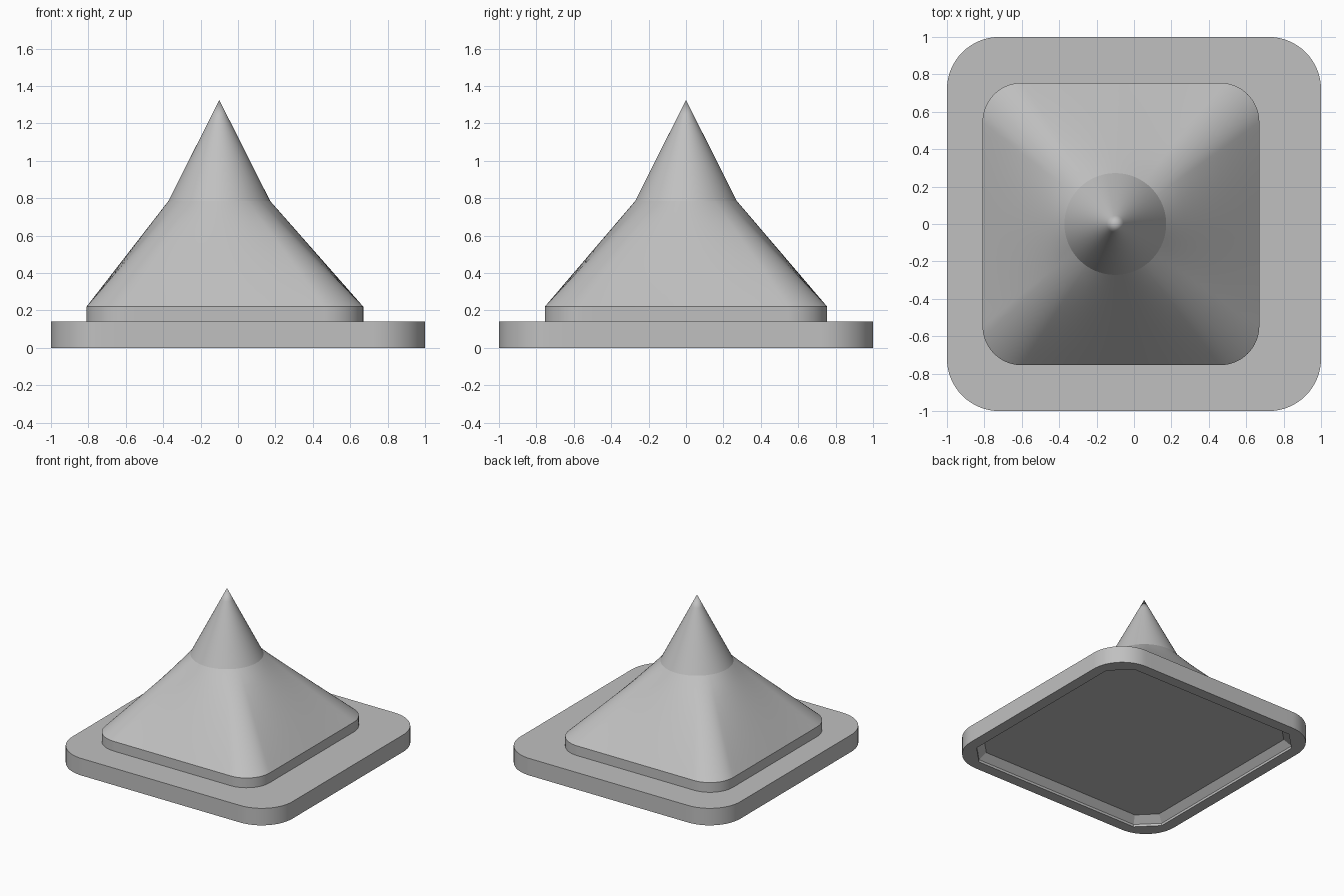
import bpy, bmesh, math
from mathutils import Vector

cube = bpy.data.objects.get("Cube")
if cube:
    bpy.data.objects.remove(cube, do_unlink=True)

ARC, EDGE = 16, 24      # steps per corner and per straight side
AXIS_X = -0.1           # the spire sits off centre

grey = bpy.data.materials.new("light_grey")
grey.use_nodes = True
colour = (0.53, 0.53, 0.53, 1)
grey.diffuse_color = colour
grey.node_tree.nodes["Principled BSDF"].inputs["Base Color"].default_value = colour


def rounded_ring(hx, hy, r, z, cx=0.0, chamfer=False):
    """Rectangle outline with rounded or straight-cut corners, anticlockwise."""
    corners = [(1, 1), (-1, 1), (-1, -1), (1, -1)]
    arcs = []
    for i, (sx, sy) in enumerate(corners):
        centre = Vector((cx + sx * (hx - r), sy * (hy - r), z))
        spots = [centre + r * Vector((math.cos(a), math.sin(a), 0))
                 for a in ((i + k / ARC) * math.pi / 2 for k in range(ARC + 1))]
        if chamfer:
            spots = [spots[0].lerp(spots[-1], k / ARC) for k in range(ARC + 1)]
        arcs.append(spots)
    ring = []
    for i, spots in enumerate(arcs):
        start, end = spots[-1], arcs[(i + 1) % 4][0]
        ring += spots + [start.lerp(end, k / EDGE) for k in range(1, EDGE)]
    return ring


def circle_like(ring, radius, z, cx):
    """Circle whose points follow the spacing of another ring."""
    steps = [(ring[(i + 1) % len(ring)] - p).length for i, p in enumerate(ring)]
    total, run = sum(steps), 0.0
    # the first point is the lower end of the first corner
    offset = math.pi / 4 - math.pi * 2 * sum(steps[:ARC]) / total / 2
    out = []
    for s in steps:
        a = offset + run / total * math.tau
        out.append(Vector((cx + radius * math.cos(a), radius * math.sin(a), z)))
        run += s
    return out


def loft(name, rings, cap_start=True, cap_end=True, tip=None):
    bm = bmesh.new()
    loops = [[bm.verts.new(p) for p in ring] for ring in rings]
    n = len(loops[0])
    for low, high in zip(loops, loops[1:]):
        for i in range(n):
            j = (i + 1) % n
            bm.faces.new((low[i], low[j], high[j], high[i]))
    if cap_start:
        bm.faces.new(loops[0][::-1])
    if tip:
        peak = bm.verts.new(tip)
        for i in range(n):
            bm.faces.new((loops[-1][i], loops[-1][(i + 1) % n], peak))
    elif cap_end:
        bm.faces.new(loops[-1])
    bmesh.ops.recalc_face_normals(bm, faces=bm.faces)
    mesh = bpy.data.meshes.new(name)
    bm.to_mesh(mesh)
    bm.free()
    mesh.materials.append(grey)
    obj = bpy.data.objects.new(name, mesh)
    bpy.context.collection.objects.link(obj)
    bpy.ops.object.select_all(action='DESELECT')
    obj.select_set(True)
    bpy.context.view_layer.objects.active = obj
    bpy.ops.object.shade_smooth_by_angle(angle=math.radians(30))
    return obj


# Base plate with a tapered recess underneath
loft("base_plate", [
    rounded_ring(0.86, 0.86, 0.13, 0.07, chamfer=True),
    rounded_ring(0.91, 0.91, 0.15, 0.02, chamfer=True),
    rounded_ring(0.91, 0.91, 0.15, 0.0, chamfer=True),
    rounded_ring(1, 1, 0.28, 0.0),
    rounded_ring(1, 1, 0.28, 0.14),
])

# Raised plinth
BODY = dict(hx=0.74, hy=0.755, r=0.21)
body_cx = -0.07
loft("plinth", [rounded_ring(z=z, cx=body_cx, **BODY) for z in (0.14, 0.22)],
     cap_start=False, cap_end=False)

# Body blending from rounded square to circle
foot = rounded_ring(z=0.22, cx=body_cx, **BODY)
collar = circle_like(foot, 0.272, 0.785, AXIS_X)
STEPS = 10
loft("tapered_body", [[a.lerp(b, k / STEPS) for a, b in zip(foot, collar)]
                      for k in range(STEPS + 1)], cap_start=False, cap_end=False)

# Pointed cone on top
tip = Vector((AXIS_X, 0, 1.325))
loft("cone_tip", [[p.lerp(tip, k / 6) for p in collar] for k in range(6)],
     cap_start=False, tip=tip)
